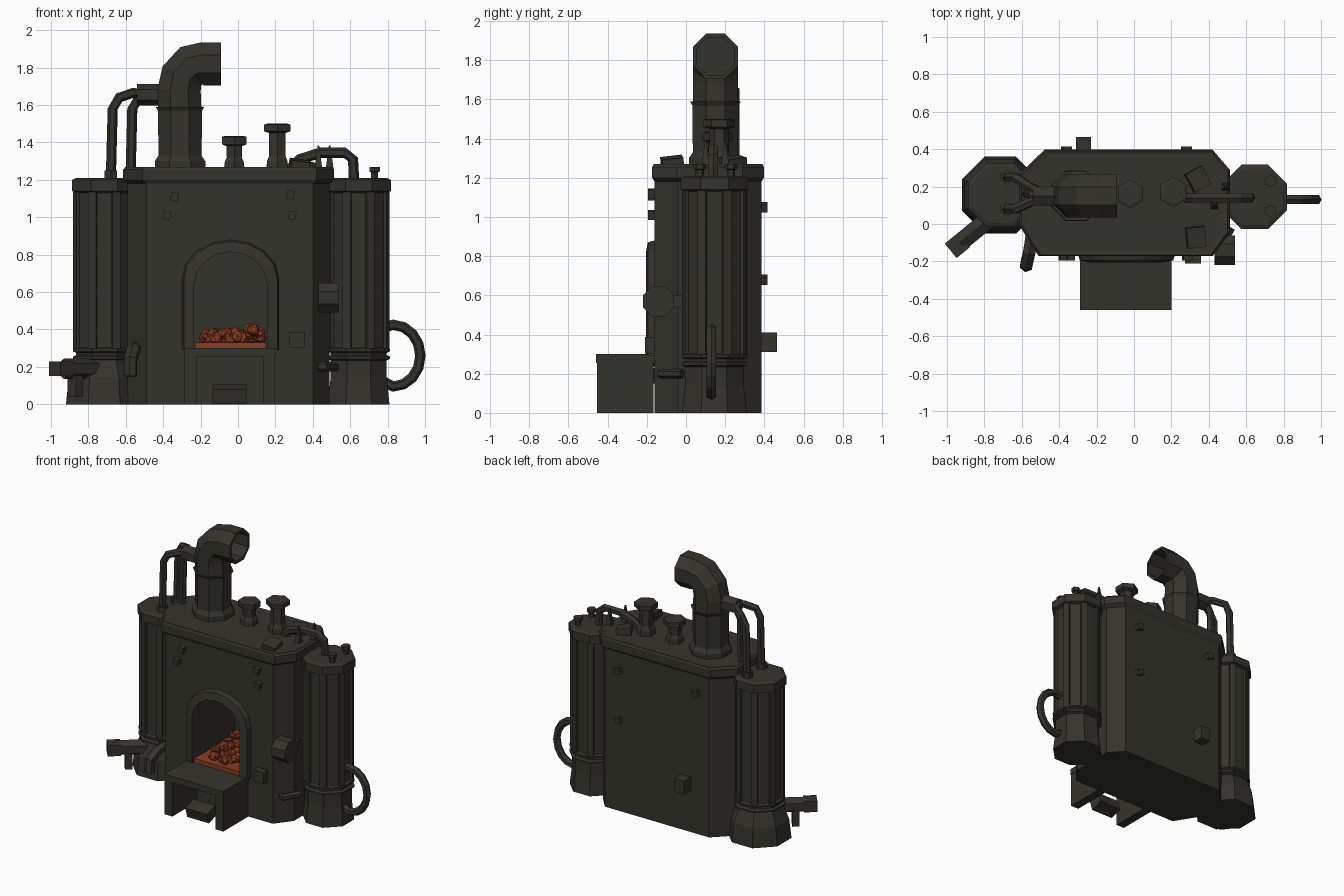
import bpy, bmesh, random
from math import pi, cos, sin
from mathutils import Vector, Matrix

random.seed(4)
if "Cube" in bpy.data.objects:
    bpy.data.objects.remove(bpy.data.objects["Cube"])


def material(name, rgb):
    m = bpy.data.materials.new(name)
    m.use_nodes = True
    m.diffuse_color = (*rgb, 1)
    bsdf = m.node_tree.nodes["Principled BSDF"]
    bsdf.inputs["Base Color"].default_value = (*rgb, 1)
    bsdf.inputs["Roughness"].default_value = 0.9
    return m


IRON = material("dark olive iron", (0.034, 0.033, 0.025))
EMBER = material("ember orange", (0.26, 0.045, 0.016))


def finish(name, bm, mat=IRON):
    bmesh.ops.recalc_face_normals(bm, faces=bm.faces)
    me = bpy.data.meshes.new(name)
    bm.to_mesh(me)
    bm.free()
    me.materials.append(mat)
    ob = bpy.data.objects.new(name, me)
    bpy.context.collection.objects.link(ob)
    return ob


def box(name, center, size, turn=(0, 0, 0), mat=IRON):
    bm = bmesh.new()
    bmesh.ops.create_cube(bm, size=1)
    bmesh.ops.scale(bm, vec=size, verts=bm.verts)
    for angle, axis in zip(turn, "XYZ"):
        bmesh.ops.rotate(bm, matrix=Matrix.Rotation(angle, 3, axis), verts=bm.verts)
    bmesh.ops.translate(bm, vec=center, verts=bm.verts)
    return finish(name, bm, mat)


def loft(name, rings, closed=False):
    """Skin equal-length rings of points, capped unless closed into a loop."""
    bm = bmesh.new()
    loops = [[bm.verts.new(p) for p in r] for r in rings]
    n = len(loops[0])
    pairs = list(zip(loops, loops[1:])) + ([(loops[-1], loops[0])] if closed else [])
    for a, b in pairs:
        for i in range(n):
            j = (i + 1) % n
            bm.faces.new((a[i], a[j], b[j], b[i]))
    if not closed:
        bm.faces.new(loops[0])
        bm.faces.new(loops[-1])
    return finish(name, bm)


def turned(name, x, y, profile, sides=8):
    """Faceted upright shape from (radius, height) pairs."""
    angles = [2 * pi * (i + 0.5) / sides for i in range(sides)]
    k = cos(pi / sides)
    return loft(name, [[(x + r / k * cos(a), y + r / k * sin(a), z) for a in angles]
                       for r, z in profile])


def tube(name, path, radius, sides=6, hollow=False):
    """Sweep a polygon along a path."""
    pts = [Vector(p) for p in path]
    rings, normal = [], None
    for i, p in enumerate(pts):
        t = (pts[min(i + 1, len(pts) - 1)] - pts[max(i - 1, 0)]).normalized()
        normal = normal or (Vector((0, 1, 0)) if abs(t.y) < 0.7 else Vector((1, 0, 0)))
        normal = (normal - t * normal.dot(t)).normalized()
        side = t.cross(normal)
        turns = [2 * pi * (k + 0.5) / sides for k in range(sides)]
        rings.append([p + radius * (normal * cos(a) + side * sin(a)) for a in turns])
        if hollow and i == len(pts) - 1:
            # Rolled mouth with a recessed inner end
            rings.append([p + (q - p) * 0.84 for q in rings[-1]])
            rings.append([q - t * 0.14 for q in rings[-1]])
    return loft(name, rings)


# Furnace body with cornice
PLAN = [(-0.49, -0.16), (0.40, -0.16), (0.49, -0.04), (0.49, 0.28),
        (0.40, 0.385), (-0.46, 0.385), (-0.59, 0.26), (-0.59, 0.0)]


def plan(z, s):
    return [(-0.05 + (x + 0.05) * s, 0.113 + (y - 0.113) * s, z) for x, y in PLAN]


body = loft("furnace_body", [plan(0, 1), plan(1.18, 1)])
loft("furnace_cornice", [plan(1.18, 1), plan(1.20, 1.045), plan(1.255, 1.045),
                         plan(1.27, 1.02), plan(1.265, 0.97)])


# Arched firebox opening
def arch(half, base, spring, rise, y):
    curve = [(-0.04 + half * cos(pi * i / 8), y, spring + rise * sin(pi * i / 8))
             for i in range(9)]
    return [(-0.04 + half, y, base)] + curve + [(-0.04 - half, y, base)]


cutter = loft("firebox_cutter", [arch(0.2, 0.29, 0.64, 0.18, -0.3),
                                 arch(0.2, 0.29, 0.64, 0.18, 0.31)])
cutter.hide_render = True
mod = body.modifiers.new("firebox", "BOOLEAN")
mod.operation, mod.object, mod.solver = "DIFFERENCE", cutter, "EXACT"
bpy.context.view_layer.objects.active = body
bpy.ops.object.modifier_apply(modifier=mod.name)
bpy.data.objects.remove(cutter)

# Arch surround
outer_f = arch(0.25, 0.29, 0.67, 0.2, -0.195)
inner_f = arch(0.195, 0.29, 0.64, 0.175, -0.205)
inner_b = arch(0.195, 0.29, 0.64, 0.175, -0.14)
outer_b = arch(0.265, 0.29, 0.67, 0.215, -0.14)
loft("arch_surround", [list(r) for r in zip(outer_f, inner_f, inner_b, outer_b)])

# Glowing coals
box("ember_bed", (-0.04, 0.05, 0.305), (0.38, 0.48, 0.05), mat=EMBER)
bm = bmesh.new()
for i in range(60):
    x, y = random.uniform(-0.19, 0.12), random.uniform(-0.16, 0.27)
    z = 0.33 + random.uniform(0, 0.05) + 0.02 * (x > 0)
    spin = Matrix.Rotation(random.uniform(0, pi), 4, Vector((random.random(), random.random(), 1)))
    size = Matrix.Diagonal((*[random.uniform(0.025, 0.05) for _ in "xyz"], 1))
    bmesh.ops.create_icosphere(bm, subdivisions=1, radius=0.85,
                               matrix=Matrix.Translation((x, y, z)) @ spin @ size)
finish("coals", bm, EMBER)

# Hearth table
box("hearth_top", (-0.045, -0.31, 0.278), (0.49, 0.30, 0.045))
for side, x in (("right", -0.255), ("left", 0.165)):
    box(f"hearth_leg_{side}", (x, -0.31, 0.13), (0.065, 0.29, 0.26))
box("hearth_log", (-0.045, -0.37, 0.055), (0.18, 0.10, 0.08), (0.3, 0, 0))

# Side tanks with flared base, clamp rings and cap
for side, x, y, flare in (("right", -0.715, 0.155, 0.205), ("left", 0.645, 0.145, 0.165)):
    turned(f"tank_{side}", x, y, [(flare, 0), (flare - 0.015, 0.14), (0.15, 0.24),
                                  (0.15, 1.13), (0.172, 1.14), (0.172, 1.20), (0.15, 1.21)])
    for z in (0.235, 0.275):
        turned(f"tank_ring_{side}", x, y, [(0.15, z), (0.168, z + 0.008),
                                           (0.168, z + 0.02), (0.15, z + 0.028)])
    # Corner ribs leave sunken panels between them
    for i in range(8):
        a = pi * (i + 0.5) / 4
        box(f"tank_rib_{side}", (x + 0.158 * cos(a), y + 0.158 * sin(a), 0.71),
            (0.025, 0.045, 0.85), (0, 0, a))

# Main chimney with elbow
turned("chimney_collar", -0.31, 0.15, [(0.135, 1.26), (0.135, 1.30), (0.115, 1.33),
                                       (0.118, 1.57), (0.13, 1.59)])
tube("chimney_elbow", [(-0.31, 0.15, 1.55), (-0.315, 0.15, 1.68), (-0.30, 0.15, 1.755),
                       (-0.25, 0.15, 1.81), (-0.19, 0.15, 1.82), (-0.09, 0.15, 1.82)],
     0.125, 8, True)

# Small capped vents
turned("vent_short", -0.02, 0.16, [(0.055, 1.26), (0.05, 1.30), (0.04, 1.32), (0.042, 1.38),
                                   (0.066, 1.39), (0.066, 1.43), (0.05, 1.435)], 6)
turned("vent_tall", 0.21, 0.17, [(0.058, 1.26), (0.055, 1.30), (0.043, 1.33), (0.043, 1.45),
                                 (0.07, 1.46), (0.07, 1.495), (0.055, 1.50)], 6)

# Feed pipes from right tank to chimney
for x, y in ((-0.68, 0.25), (-0.68, 0.08), (-0.575, 0.165)):
    turned("pipe_foot", x, y, [(0.034, 1.19), (0.034, 1.25)], 6)
    tube("feed_pipe", [(x, y, 1.2), (x + 0.01, y, 1.58), (x + 0.045, y, 1.64),
                       (-0.56, 0.5 * y + 0.075, 1.665), (-0.47, 0.15, 1.655)], 0.027)
tube("pipe_manifold", [(-0.54, 0.15, 1.655), (-0.40, 0.15, 1.655)], 0.058)

# Pipe from body top to left tank, and its neighbours
tube("bridge_pipe", [(0.28, 0.14, 1.26), (0.33, 0.14, 1.31), (0.44, 0.14, 1.345),
                     (0.57, 0.14, 1.345), (0.615, 0.14, 1.31), (0.62, 0.14, 1.2)], 0.028)
for y in (0.07, 0.23):
    turned("tank_stub", 0.73, y, [(0.018, 1.19), (0.018, 1.24), (0.028, 1.245), (0.028, 1.27)], 6)
for x, y, a in ((0.34, 0.24, 0.5), (0.33, -0.07, 0.1)):
    box("roof_block", (x, y, 1.275), (0.10, 0.11, 0.06), (0.12, 0.15, a))
for x, y in ((0.43, 0.1), (0.49, 0.2)):
    turned("roof_spike", x, y, [(0.022, 1.25), (0.004, 1.385)], 4)

# Curved hose on the left tank
tube("side_hose", [(0.78, 0.13, 0.41)] +
     [(0.83 + 0.145 * cos(a), 0.13, 0.26 + 0.165 * sin(a))
      for a in [pi * (0.5 - i / 8) for i in range(9)]] +
     [(0.78, 0.13, 0.12)], 0.028)

# Valve drum, spigots and outlet on the lower body
tube("valve_drum", [(0.43, -0.14, 0.57), (0.54, -0.14, 0.57)], 0.085, 8)
box("valve_bracket", (0.48, -0.06, 0.57), (0.06, 0.12, 0.06))
tube("spigot_arm", [(-0.76, 0.04, 0.19), (-0.93, -0.10, 0.19)], 0.055)
box("spigot_head", (-0.945, -0.115, 0.19), (0.09, 0.10, 0.08), (0, 0, 0.68))
box("spigot_drop", (-0.87, -0.05, 0.11), (0.05, 0.07, 0.14), (0, 0, 0.68))
tube("drain_pipe", [(-0.54, -0.02, 0.30), (-0.56, -0.15, 0.29), (-0.575, -0.215, 0.24),
                    (-0.575, -0.22, 0.15)], 0.038)
tube("edge_pipe", [(0.43, -0.1, 0.2), (0.46, -0.13, 0.2), (0.52, -0.02, 0.2)], 0.025)

# Blocks and rivets on front and back
box("front_block", (0.315, -0.175, 0.345), (0.085, 0.07, 0.085))
box("back_block", (-0.27, 0.42, 0.36), (0.08, 0.09, 0.10))
for x, z in ((-0.38, 1.01), (0.29, 1.01), (-0.34, 1.11), (0.28, 1.12)):
    box("front_rivet", (x, -0.17, z), (0.04, 0.05, 0.045), (0, 0.2, 0))
for x, z in ((0.28, 1.05), (-0.36, 1.05), (0.28, 0.68)):
    box("back_rivet", (x, 0.395, z), (0.05, 0.04, 0.04), (0, 0.3, 0))
